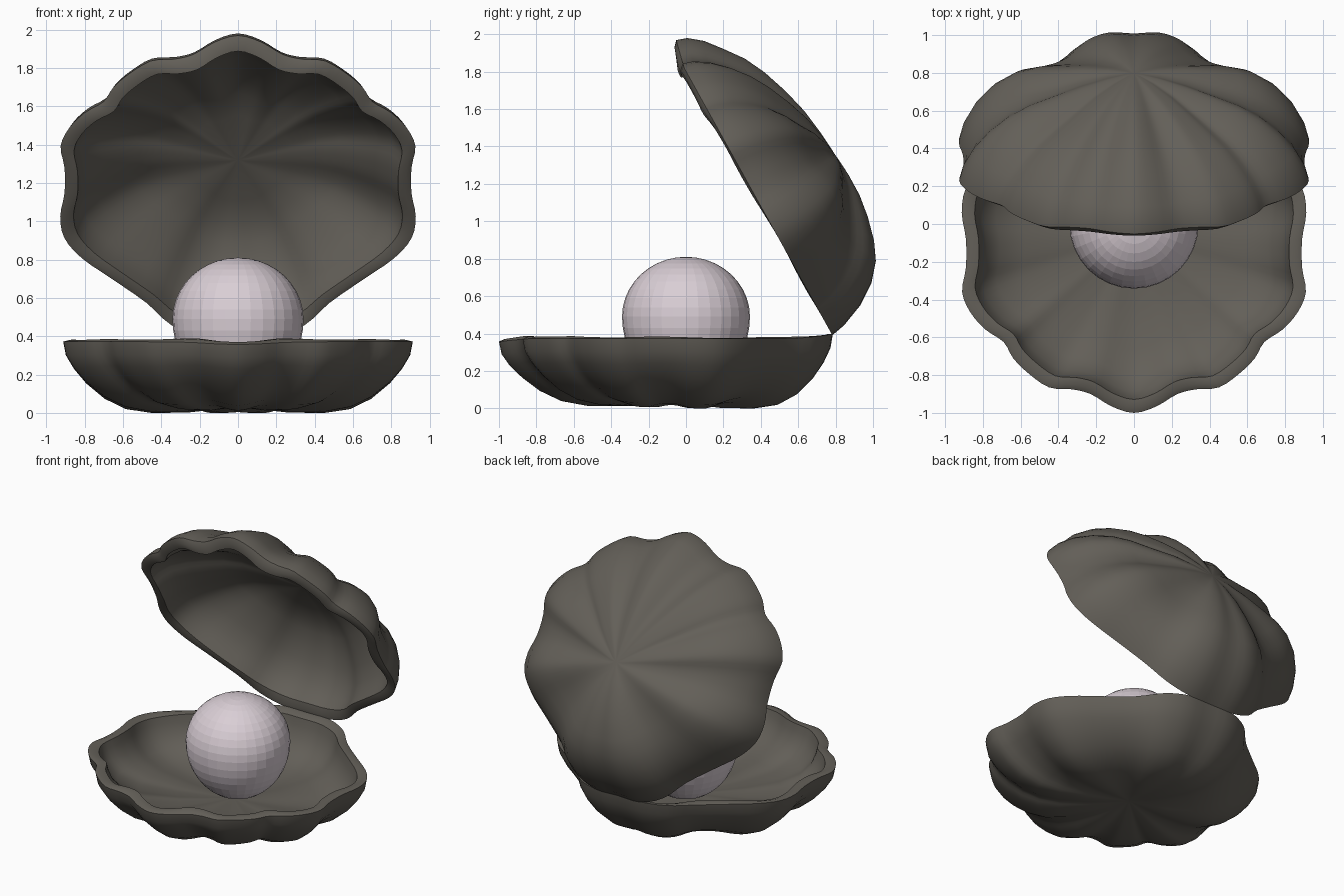
import bpy, bmesh, math
from mathutils import Vector

if "Cube" in bpy.data.objects:
    bpy.data.objects.remove(bpy.data.objects["Cube"])

def material(name, rgb):
    m = bpy.data.materials.new(name)
    m.diffuse_color = (*rgb, 1)
    m.use_nodes = True
    m.node_tree.nodes["Principled BSDF"].inputs["Base Color"].default_value = m.diffuse_color
    return m

SHELL = material("grey shell", (0.125, 0.115, 0.098))
PEARL = material("pale pearl", (0.70, 0.62, 0.67))
CENTRE = Vector((0, -0.05))
HINGE_Y = 0.78

# Right half of the scalloped rim, from front tip to hinge
HALF = [(0, -1), (.12, -.965), (.23, -.90), (.33, -.875), (.45, -.865), (.56, -.79),
        (.64, -.71), (.69, -.625), (.785, -.56), (.865, -.47), (.91, -.36), (.89, -.23),
        (.89, -.08), (.912, .06), (.89, .19), (.80, .31), (.65, .43), (.47, .575),
        (.34, .71), (.18, .78), (0, .78)]

def closed_curve(points, steps):
    """Catmull-Rom through a closed point list."""
    out, n = [], len(points)
    for i in range(n):
        a, b, c, d = (Vector(points[(i + k) % n]) for k in (-1, 0, 1, 2))
        for j in range(steps):
            u = j / steps
            out.append(0.5 * (2 * b + (c - a) * u + (2 * a - 5 * b + 4 * c - d) * u * u
                              + (3 * b - a - 3 * c + d) * u ** 3))
    return out

RIM = closed_curve(HALF + [(-x, y) for x, y in HALF[-2:0:-1]], 3)
N = len(RIM)
RADII = [(p - CENTRE).length for p in RIM]
# How far each rim point stands out from its neighbours: lobe > 0, groove < 0
LOBE = [RADII[i] / (sum(RADII[(i + k) % N] for k in range(-9, 10)) / 19) - 1 for i in range(N)]

def build_shell(name, outer, inner, rib, place, ridge=0, skew=0, tip=0.0):
    """Bowl from rings of (rim fraction, depth): outer wall, lip, inner wall."""
    bm = bmesh.new()
    rings = []
    profile = [(t, h, 1) for t, h in outer] + [(t, h, 0.35) for t, h in inner]
    for t, h, strength in profile:
        ring = []
        for p, k in zip(RIM, LOBE):
            q = CENTRE + (p - CENTRE) * t
            front = max(0, min(1, (-q.y - 0.85) / 0.15))
            depth = h + k * rib * strength * 6.75 * t * t * (1 - t) + tip * front
            # Fuller towards the hinge, flatter towards the tip
            depth += skew * q.y * (1 - t ** 8)
            # Raised middle fold with a groove on each side, fading to the rim
            fold = math.exp(-(q.x / .18) ** 2) - 0.6 * math.exp(-((abs(q.x) - .36) / .1) ** 2)
            depth += ridge * strength * fold * (1 - t ** 4)
            ring.append(bm.verts.new(place(q.x, q.y, depth)))
        rings.append(ring)
    for a, b in zip(rings, rings[1:]):
        for i in range(N):
            j = (i + 1) % N
            bm.faces.new((a[i], a[j], b[j], b[i]))
    # Close both poles
    for ring in (rings[0], rings[-1]):
        mid = bm.verts.new(sum((v.co for v in ring), Vector()) / N)
        for i in range(N):
            bm.faces.new((ring[i], ring[(i + 1) % N], mid))
    bmesh.ops.recalc_face_normals(bm, faces=bm.faces)
    me = bpy.data.meshes.new(name)
    bm.to_mesh(me)
    bm.free()
    ob = bpy.data.objects.new(name, me)
    bpy.context.collection.objects.link(ob)
    me.materials.append(SHELL)
    bpy.context.view_layer.objects.active = ob
    ob.select_set(True)
    bpy.ops.object.shade_smooth_by_angle(angle=math.radians(40))
    ob.select_set(False)
    return ob

LIP = [(1, 0), (.97, -.008), (.925, 0)]

# Lower shell, lying flat
def place_lower(x, y, depth):
    lift = 0.025 * max(0, (y - 0.5) / 0.28) ** 2
    return (x, y, max(0, 0.372 - depth + lift))

build_shell("lower_shell",
            [(.03, .34), (.15, .353), (.3, .362), (.5, .358), (.65, .332), (.77, .28),
             (.87, .208), (.94, .137), (.985, .07)] + LIP,
            [(.912, .05), (.88, .12), (.8, .195), (.65, .245), (.4, .27), (.2, .275), (.05, .275)],
            0.35, place_lower, skew=0.025, tip=0.015)

# Upper shell, swung open about the hinge
A = math.radians(61)
def place_upper(x, y, depth):
    s = HINGE_Y - y
    return (x * 1.017, HINGE_Y - s * math.cos(A) + depth * math.sin(A),
            0.395 + s * math.sin(A) + depth * math.cos(A))

build_shell("upper_shell",
            [(.05, .472), (.15, .47), (.3, .456), (.45, .425), (.6, .383), (.72, .335),
             (.83, .262), (.92, .17), (.98, .07)] + LIP,
            [(.912, .06), (.87, .14), (.78, .22), (.68, .285), (.57, .345), (.45, .385),
             (.3, .4), (.05, .4)],
            0.45, place_upper, ridge=0.014, skew=0.085, tip=0.035)

# Pearl, slightly flattened on top and drawn out below
bm = bmesh.new()
bmesh.ops.create_uvsphere(bm, u_segments=32, v_segments=20, radius=0.342)
for v in bm.verts:
    v.co.z = 0.49 + v.co.z * (0.32 if v.co.z > 0 else 0.39) / 0.342
me = bpy.data.meshes.new("pearl")
bm.to_mesh(me)
bm.free()
me.materials.append(PEARL)
bpy.context.collection.objects.link(bpy.data.objects.new("pearl", me))
